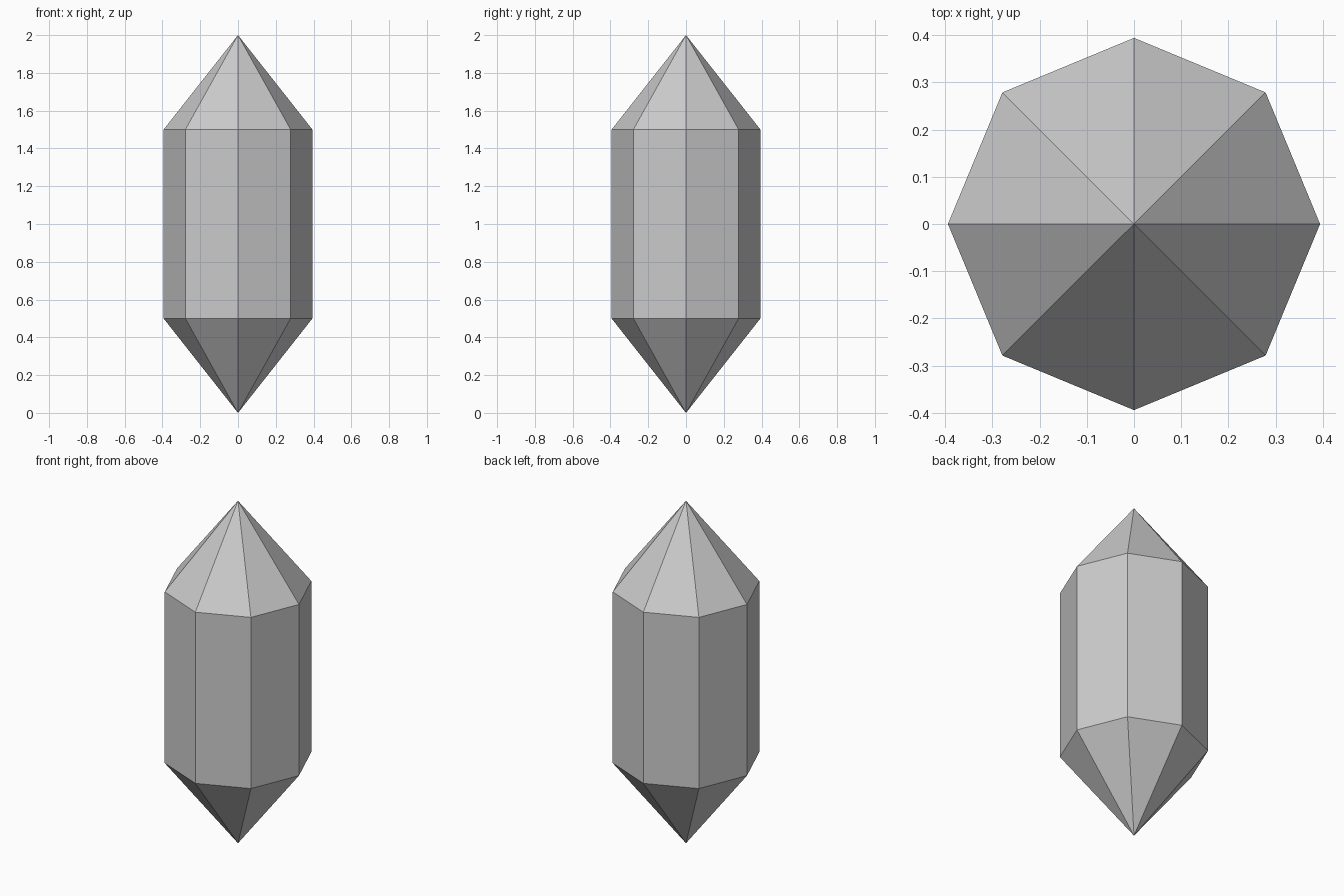
import bpy, bmesh
from math import cos, sin, tau

if "Cube" in bpy.data.objects:
    bpy.data.objects.remove(bpy.data.objects["Cube"])

SIDES = 8
RADIUS = 0.394

bm = bmesh.new()


def ring(z):
    return [bm.verts.new((RADIUS * cos(tau * i / SIDES), RADIUS * sin(tau * i / SIDES), z))
            for i in range(SIDES)]


# Two rings for the straight body, one apex for each point
lower, upper = ring(0.5), ring(1.5)
bottom_tip = bm.verts.new((0, 0, 0))
top_tip = bm.verts.new((0, 0, 2))

for i in range(SIDES):
    j = (i + 1) % SIDES
    bm.faces.new((lower[i], lower[j], upper[j], upper[i]))
    bm.faces.new((upper[i], upper[j], top_tip))
    bm.faces.new((lower[j], lower[i], bottom_tip))

# Flat-shaded crystal
mesh = bpy.data.meshes.new("crystal")
bm.to_mesh(mesh)
bm.free()
bpy.context.collection.objects.link(bpy.data.objects.new("crystal", mesh))
